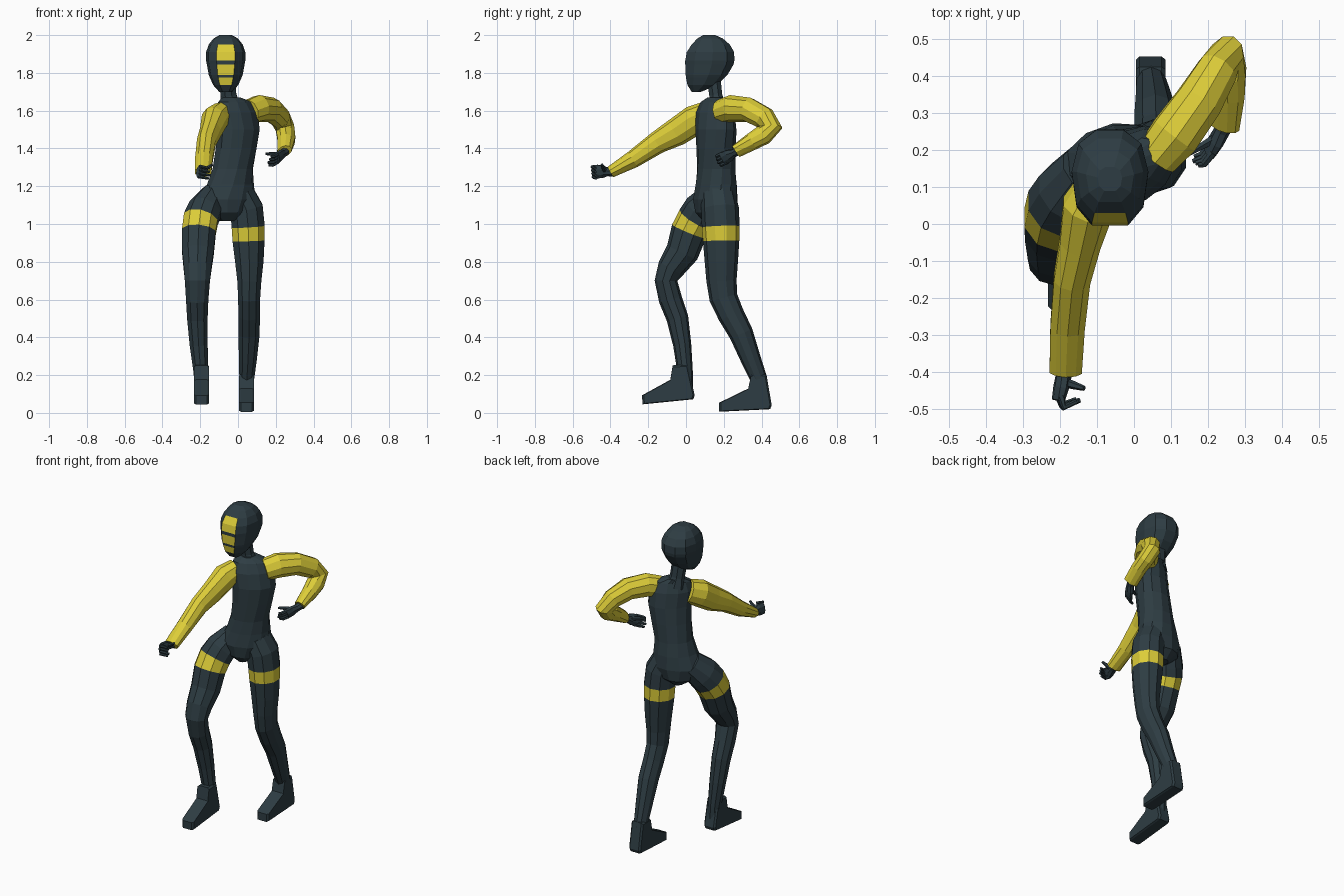
import bpy, bmesh, math
from mathutils import Vector as V

def material(name, rgb):
    m = bpy.data.materials.new(name)
    m.diffuse_color = (*rgb, 1)
    return m

DARK = material("dark slate", (0.027, 0.046, 0.056))
YELLOW = material("yellow", (0.72, 0.61, 0.04))

def skin(name, rings, mats, rule=lambda i, j: 0):
    """Skin a list of equal rings; rule(ring, side) picks the material slot."""
    bm = bmesh.new()
    rows = [[bm.verts.new(p) for p in r] for r in rings]
    n = len(rows[0])
    for i in range(len(rows) - 1):
        for j in range(n):
            k = (j + 1) % n
            f = bm.faces.new((rows[i][j], rows[i][k], rows[i + 1][k], rows[i + 1][j]))
            f.material_index = rule(i, j)
    bm.faces.new(rows[0])
    bm.faces.new(rows[-1])
    bmesh.ops.recalc_face_normals(bm, faces=bm.faces)
    me = bpy.data.meshes.new(name)
    bm.to_mesh(me)
    bm.free()
    for m in mats:
        me.materials.append(m)
    ob = bpy.data.objects.new(name, me)
    bpy.context.collection.objects.link(ob)
    return ob

def tube(name, path, mats, rule=lambda i, j: 0, ref=(1, 0, 0), sides=10):
    """Limb along path rows (x, y, z, radius along ref, radius across)."""
    pts = [V(p[:3]) for p in path]
    rings = []
    for i, p in enumerate(pts):
        t = (pts[min(i + 1, len(pts) - 1)] - pts[max(i - 1, 0)]).normalized()
        s = V(ref) - t * t.dot(V(ref))
        s.normalize()
        u = t.cross(s)
        a, b = path[i][3:]
        angs = [2 * math.pi * (k + 0.5) / sides for k in range(sides)]
        rings.append([p + s * a * math.cos(g) + u * b * math.sin(g) for g in angs])
    return skin(name, rings, mats, rule)

# Torso: twisted elliptical sections (x, y, z, half width, half depth, yaw)
torso = [(-.06, .15, 1.015, .04, .06, 15), (-.06, .155, 1.06, .11, .105, 18),
         (-.055, .155, 1.13, .152, .115, 20), (-.04, .16, 1.21, .128, .108, 25),
         (-.028, .16, 1.29, .112, .1, 30), (-.01, .16, 1.40, .118, .098, 35),
         (.002, .158, 1.50, .128, .095, 38), (-.008, .155, 1.59, .13, .082, 38),
         (-.015, .155, 1.645, .105, .06, 36), (-.035, .16, 1.67, .05, .045, 30)]
rings = []
for x, y, z, a, b, yaw in torso:
    w = math.radians(yaw)
    ring = []
    for k in range(12):
        g = 2 * math.pi * (k + 0.5) / 12
        p, q = a * math.cos(g), b * math.sin(g)
        ring.append(V((x + p * math.cos(w) - q * math.sin(w),
                       y + p * math.sin(w) + q * math.cos(w), z)))
    rings.append(ring)
skin("torso", rings, [DARK])

# Neck
tube("neck", [(-.04, .165, 1.62, .06, .05), (-.05, .158, 1.68, .045, .037),
              (-.06, .145, 1.78, .047, .04)], [DARK], sides=8)

# Head: scaled ten-point outline (z, front y, back y, half width), striped front
half = [(.47, -1), (.87, -.62), (1, .1), (.82, .7), (.35, 1)]
outline = half + [(-x, y) for x, y in reversed(half)]
head = [(1.70, .03, .08, .035), (1.735, .008, .165, .066), (1.775, 0, .205, .084),
        (1.79, -.002, .22, .09), (1.845, -.004, .252, .1), (1.865, -.004, .256, .104),
        (1.91, .004, .255, .104), (1.95, .03, .232, .09), (1.982, .06, .195, .065),
        (2.0, .09, .155, .033)]
rings = [[V((-.065 + u * w, (f + b) / 2 + v * (b - f) / 2, z)) for u, v in outline]
         for z, f, b, w in head]
skin("head", rings, [DARK, YELLOW],
     lambda i, j: 1 if j == 9 and i in (1, 3, 5, 6) else 0)

# Legs, with the third row of faces as the yellow thigh band
band = lambda i, j: 1 if i == 2 else 0
tube("right_leg", [(-.13, .15, 1.15, .07, .08), (-.175, .085, 1.075, .093, .1),
                   (-.197, .052, 1.025, .096, .1), (-.207, .016, .96, .094, .097),
                   (-.212, -.02, .85, .088, .088), (-.214, -.08, .765, .077, .073),
                   (-.215, -.106, .70, .07, .06), (-.216, -.082, .60, .062, .062),
                   (-.215, -.045, .50, .057, .058), (-.208, -.02, .36, .05, .048),
                   (-.197, -.005, .22, .041, .041), (-.193, -.003, .13, .037, .04)],
     [DARK, YELLOW], band)
tube("left_leg", [(.01, .17, 1.16, .08, .09), (.045, .18, 1.08, .092, .1),
                  (.054, .184, .985, .092, .1), (.056, .186, .91, .089, .096),
                  (.06, .187, .80, .079, .088), (.06, .188, .70, .067, .08),
                  (.059, .198, .61, .061, .075), (.059, .238, .52, .06, .07),
                  (.058, .292, .42, .059, .064), (.052, .345, .28, .049, .053),
                  (.046, .385, .18, .041, .045), (.045, .4, .1, .036, .042)],
     [DARK, YELLOW], band)

# Feet: one side outline from toe to heel, moved and tilted
shoe = [(-.28, 0), (-.277, .048), (-.12, .115), (-.1, .19), (-.02, .185), (0, .02), (-.01, 0)]
def foot(name, x, y, z, tilt):
    c, s = math.cos(tilt), math.sin(tilt)
    rows = []
    for dx, shrink in ((-.04, .93), (-.03, 1), (.03, 1), (.04, .93)):
        row = []
        for p, q in shoe:
            p, q = -.13 + (p + .13) * shrink, .06 + (q - .06) * shrink
            row.append(V((x + dx, y + p * c - q * s, z + p * s + q * c)))
        rows.append(row)
    skin(name, rows, [DARK])
foot("right_foot", -.193, .048, .073, .1)
foot("left_foot", .045, .455, .02, .05)

# Sleeves
tube("right_sleeve", [(-.09, .11, 1.58, .06, .07), (-.125, .045, 1.55, .072, .08),
                      (-.146, -.05, 1.487, .058, .075), (-.168, -.15, 1.432, .052, .06),
                      (-.18, -.28, 1.343, .049, .047), (-.185, -.4, 1.275, .046, .031)],
     [YELLOW])
tube("left_sleeve", [(.06, .18, 1.595, .06, .065), (.11, .24, 1.612, .07, .072),
                     (.175, .33, 1.605, .066, .066), (.225, .415, 1.56, .056, .062),
                     (.248, .452, 1.51, .05, .06), (.254, .41, 1.472, .049, .056),
                     (.255, .35, 1.437, .047, .047), (.246, .265, 1.385, .044, .031)],
     [YELLOW], ref=(.85, -.38, .52))

# Hands: palm, four curled fingers and a thumb
def hand(side, wrist, knuckle, spread, curl, thumb):
    w, k, s, c = V(wrist), V(knuckle), V(spread), V(curl)
    mid = w.lerp(k, .55)
    tube(side + "_palm", [(*w.lerp(k, -.25), .024, .024), (*w.lerp(k, .15), .023, .022),
                          (*mid, .036, .021), (*k, .036, .017)],
         [DARK], ref=s, sides=8)
    d = (k - w).normalized()
    for n in range(4):
        base = k + s * (n - 1.5) * .018
        tip = base + c * (1 - .12 * abs(n - 1))
        tube(f"{side}_finger_{n + 1}", [(*(base - d * .015), .011, .011),
             (*(base + d * .016 + c * .25), .01, .01), (*tip, .007, .007)],
             [DARK], ref=s, sides=6)
    b = w.lerp(k, .35)
    t = V(thumb)
    tube(side + "_thumb", [(*b, .014, .014), (*b.lerp(t, .55), .011, .011),
                           (*t, .007, .007)], [DARK], ref=s, sides=6)

hand("right", (-.188, -.4, 1.275), (-.205, -.478, 1.278), (.15, -.1, .98),
     (.06, .0, -.012), (-.135, -.445, 1.315))
hand("left", (.244, .262, 1.38), (.205, .195, 1.345), (.1, -.5, .85),
     (-.045, -.03, -.012), (.148, .19, 1.372))
